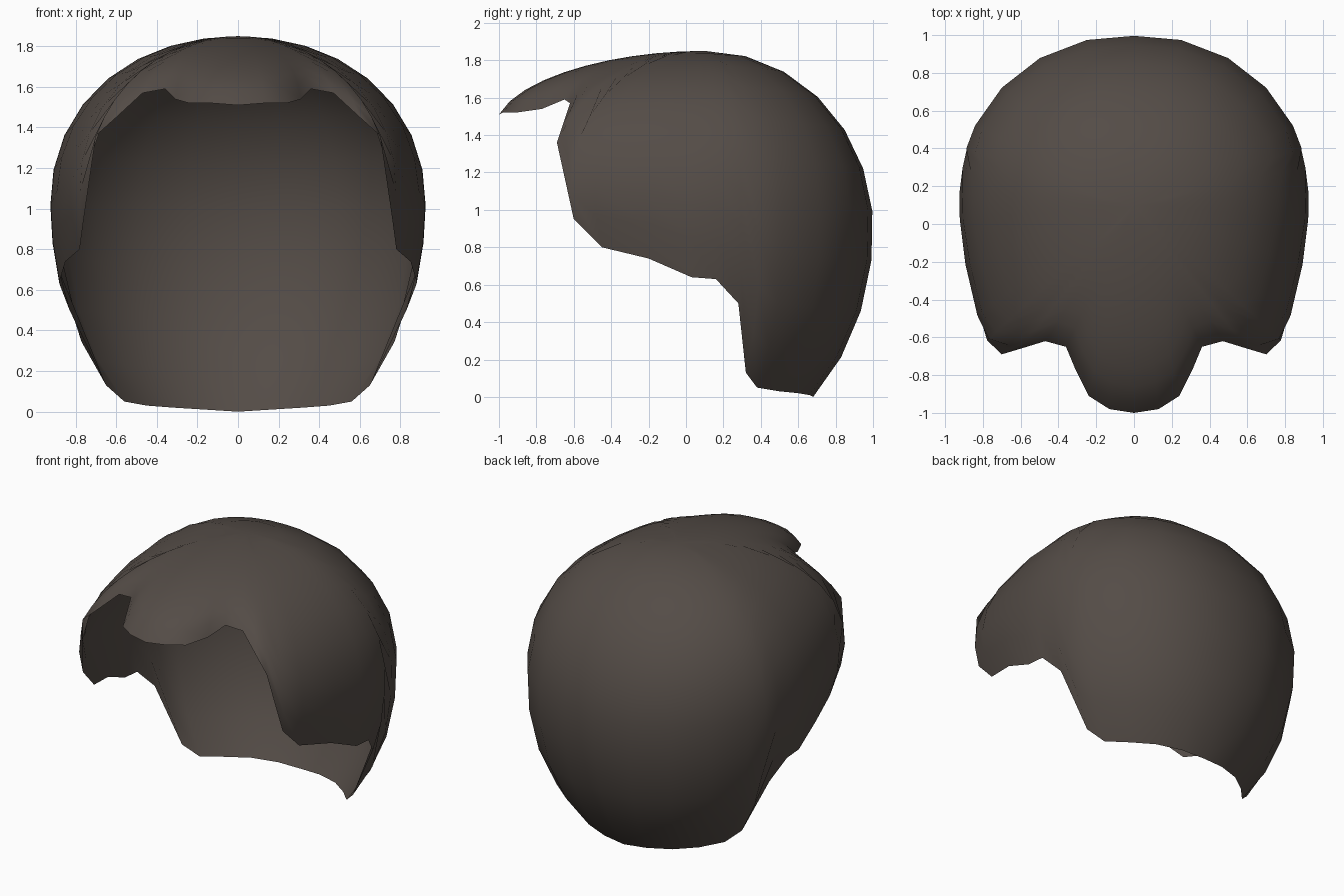
import bpy
import bmesh
from math import sin, cos, acos, atan2
from mathutils import Vector

cube = bpy.data.objects.get("Cube")
if cube:
    bpy.data.objects.remove(cube, do_unlink=True)

# Dark brown hair colour
hair = bpy.data.materials.new("dark brown hair")
hair.use_nodes = True
colour = (0.088, 0.072, 0.062, 1)
hair.diffuse_color = colour
bsdf = hair.node_tree.nodes["Principled BSDF"]
bsdf.inputs["Base Color"].default_value = colour
bsdf.inputs["Roughness"].default_value = 0.8

# Hairline of the left half, from the fringe tip round to the nape
HAIRLINE = [
    (0, -1, 1.51), (.13, -.98, 1.52), (.24, -.91, 1.52), (.31, -.77, 1.54),
    (.36, -.65, 1.59), (.47, -.62, 1.57), (.6, -.66, 1.45), (.7, -.69, 1.36),
    (.76, -.6, .95), (.78, -.45, .8), (.85, -.2, .74), (.88, .03, .64),
    (.88, .16, .63), (.83, .28, .5), (.65, .32, .13), (.56, .38, .05),
    (.45, .5, .03), (.32, .6, .02), (.16, .66, .01), (0, .68, 0),
]
CENTRE = Vector((0, .1, .9))
RINGS = 10


def radii(y, z):
    """Skull radii: long at the front, deeper below the middle."""
    return (.925, .9 if y > 0 else 1.6, .95 if z > 0 else 1.15)


def strand(rim):
    """Points from the crown to a hairline point, following the skull."""
    offset = Vector(rim) - CENTRE
    unit = Vector([a / r for a, r in zip(offset, radii(offset.y, offset.z))])
    reach = unit.length
    polar = acos(unit.z / reach)
    around = atan2(unit.x, -unit.y)
    for ring in range(1, RINGS + 1):
        t = ring / RINGS
        angle = polar * t
        p = Vector((sin(angle) * sin(around),
                    -sin(angle) * cos(around), cos(angle)))
        # Fuller upper sides and back corners, easing into the hairline
        full = 1 + .13 * p.x ** 2 * max(p.z, 0) + .05 * p.x * max(p.y, 0)
        p *= full + (reach - full) * t ** 6
        yield CENTRE + Vector([a * r for a, r in zip(p, radii(p.y, p.z))])


# Hair shell: strands joined into a sheet
bm = bmesh.new()
crown = bm.verts.new(CENTRE + Vector((0, 0, .95)))
strands = [[bm.verts.new(p) for p in strand(rim)] for rim in HAIRLINE]
for a, b in zip(strands, strands[1:]):
    bm.faces.new((crown, a[0], b[0]))
    for j in range(RINGS - 1):
        bm.faces.new((a[j], a[j + 1], b[j + 1], b[j]))
mesh = bpy.data.meshes.new("hair_shell")
bm.to_mesh(mesh)
bm.free()
mesh.materials.append(hair)
shell = bpy.data.objects.new("hair_shell", mesh)
bpy.context.collection.objects.link(shell)

# Mirror to the right half
mirror = shell.modifiers.new("Mirror", "MIRROR")
mirror.use_clip = True
mirror.merge_threshold = 0.002
for polygon in mesh.polygons:
    polygon.use_smooth = True
